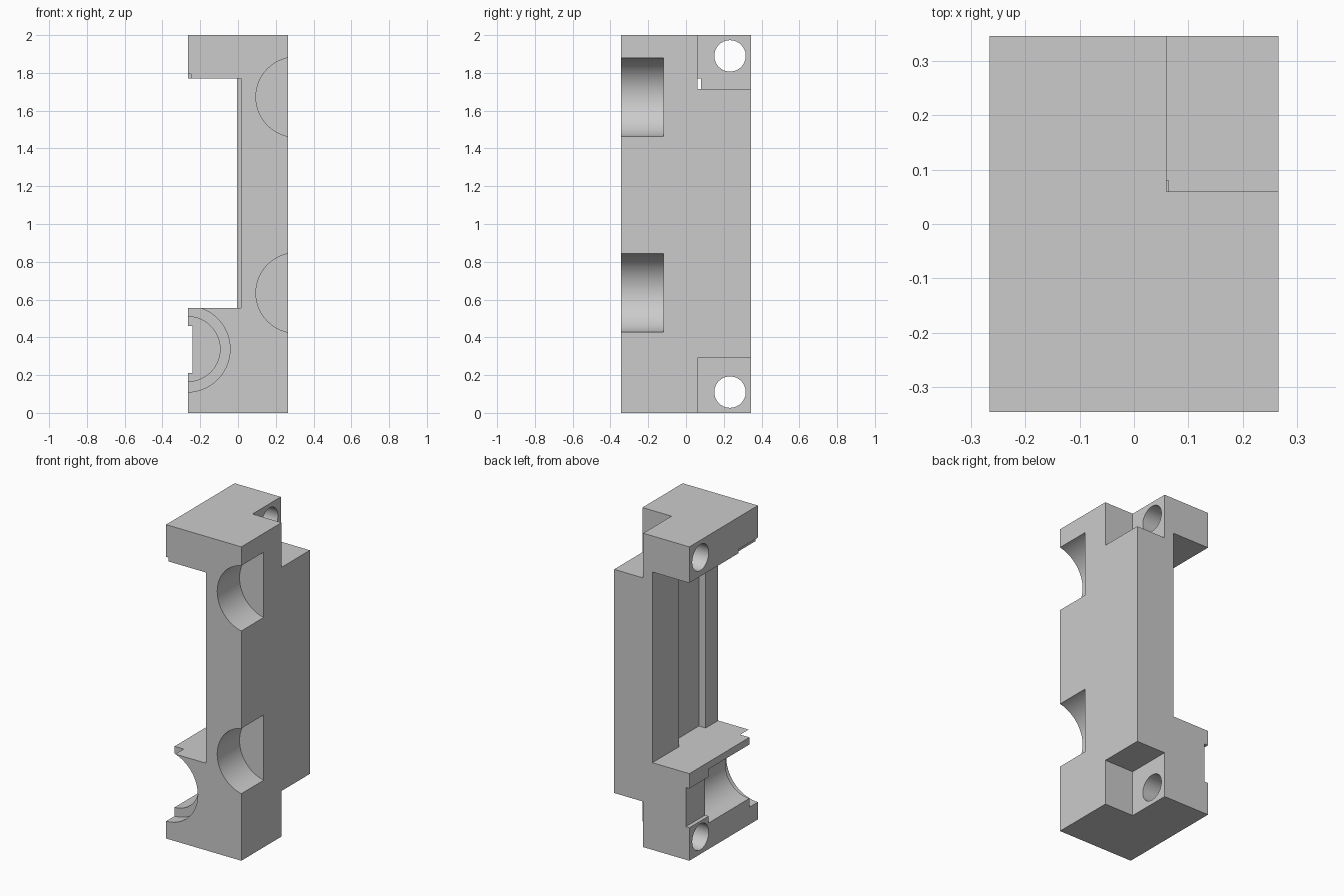
import bpy, bmesh, math
from mathutils import Matrix, Vector

cube = bpy.data.objects.get("Cube")
if cube:
    bpy.data.objects.remove(cube, do_unlink=True)

W, D, H = 0.265, 0.345, 2.0   # half width, half depth, height
OUT = 0.1                     # how far cutters overshoot the block

grey = bpy.data.materials.new("light grey")
grey.use_nodes = True
grey.diffuse_color = (0.6, 0.6, 0.6, 1)
grey.node_tree.nodes["Principled BSDF"].inputs["Base Color"].default_value = (0.6, 0.6, 0.6, 1)


def finish(name, bm):
    bmesh.ops.recalc_face_normals(bm, faces=bm.faces)
    mesh = bpy.data.meshes.new(name)
    bm.to_mesh(mesh)
    bm.free()
    mesh.materials.append(grey)
    ob = bpy.data.objects.new(name, mesh)
    bpy.context.collection.objects.link(ob)
    return ob


def prism(name, outline, z0, z1):
    """Extrude an xy outline from z0 to z1."""
    bm = bmesh.new()
    face = bm.faces.new([bm.verts.new((x, y, z0)) for x, y in outline])
    top = bmesh.ops.extrude_face_region(bm, geom=[face])["geom"]
    verts = [v for v in top if isinstance(v, bmesh.types.BMVert)]
    bmesh.ops.translate(bm, verts=verts, vec=(0, 0, z1 - z0))
    return finish(name, bm)


def box(name, x0, x1, y0, y1, z0, z1):
    return prism(name, [(x0, y0), (x1, y0), (x1, y1), (x0, y1)], z0, z1)


def rod(name, axis, radius, centre, length):
    """Cylinder along the x or y axis."""
    bm = bmesh.new()
    turn = Matrix.Rotation(math.pi / 2, 4, "Y" if axis == "x" else "X")
    bmesh.ops.create_cone(bm, cap_ends=True, segments=96, radius1=radius, radius2=radius,
                          depth=length, matrix=Matrix.Translation(Vector(centre)) @ turn)
    return finish(name, bm)


def rod_y(name, radius, x, z, y0, y1):
    return rod(name, "y", radius, (x, (y0 + y1) / 2, z), y1 - y0)


block = box("bracket_body", -W, W, -D, D, 0, H)
front, left, back = -D - OUT, -W - OUT, D + OUT

# Long side recess with its deeper groove
recess = [(left, front), (0.015, front), (0.015, -0.22), (0.063, -0.22),
          (0.063, 0.08), (-0.005, 0.08), (-0.005, back), (left, back)]
cutters = [prism("side_recess", recess, 0.555, 1.77)]

# Corner notches and cross holes at both ends
for end, z0, z1, hole_z in (("lower", -OUT, 0.29, 0.11), ("upper", 1.715, H + OUT, 1.89)):
    cutters.append(box(end + "_notch", 0.06, W + OUT, 0.06, back, z0, z1))
    cutters.append(rod(end + "_hole", "x", 0.083, (0, 0.233, hole_z), 1))

# Rounded pockets in the front edge
for z in (0.635, 1.672):
    cutters.append(rod_y("round_pocket", 0.212, 0.307, z, front, -0.12))

# Stepped bore and wire slot in the foot
cutters.append(rod_y("foot_bore", 0.172, -0.267, 0.338, front, 0.15))
cutters.append(rod_y("foot_counterbore", 0.228, -0.27, 0.338, front, -0.26))
cutters.append(box("foot_slot", left, -0.24, 0, back, 0.21, 0.46))

# Small rebate under the head
cutters.append(box("head_rebate", left, -0.25, front, -0.15, 1.7, 1.795))

bpy.context.view_layer.objects.active = block
for cutter in cutters:
    mod = block.modifiers.new(cutter.name, "BOOLEAN")
    mod.operation = "DIFFERENCE"
    mod.solver = "EXACT"
    mod.object = cutter
    bpy.ops.object.modifier_apply(modifier=mod.name)
    bpy.data.objects.remove(cutter, do_unlink=True)

bpy.ops.object.select_all(action="DESELECT")
block.select_set(True)
bpy.ops.object.shade_smooth_by_angle(angle=math.radians(30))
